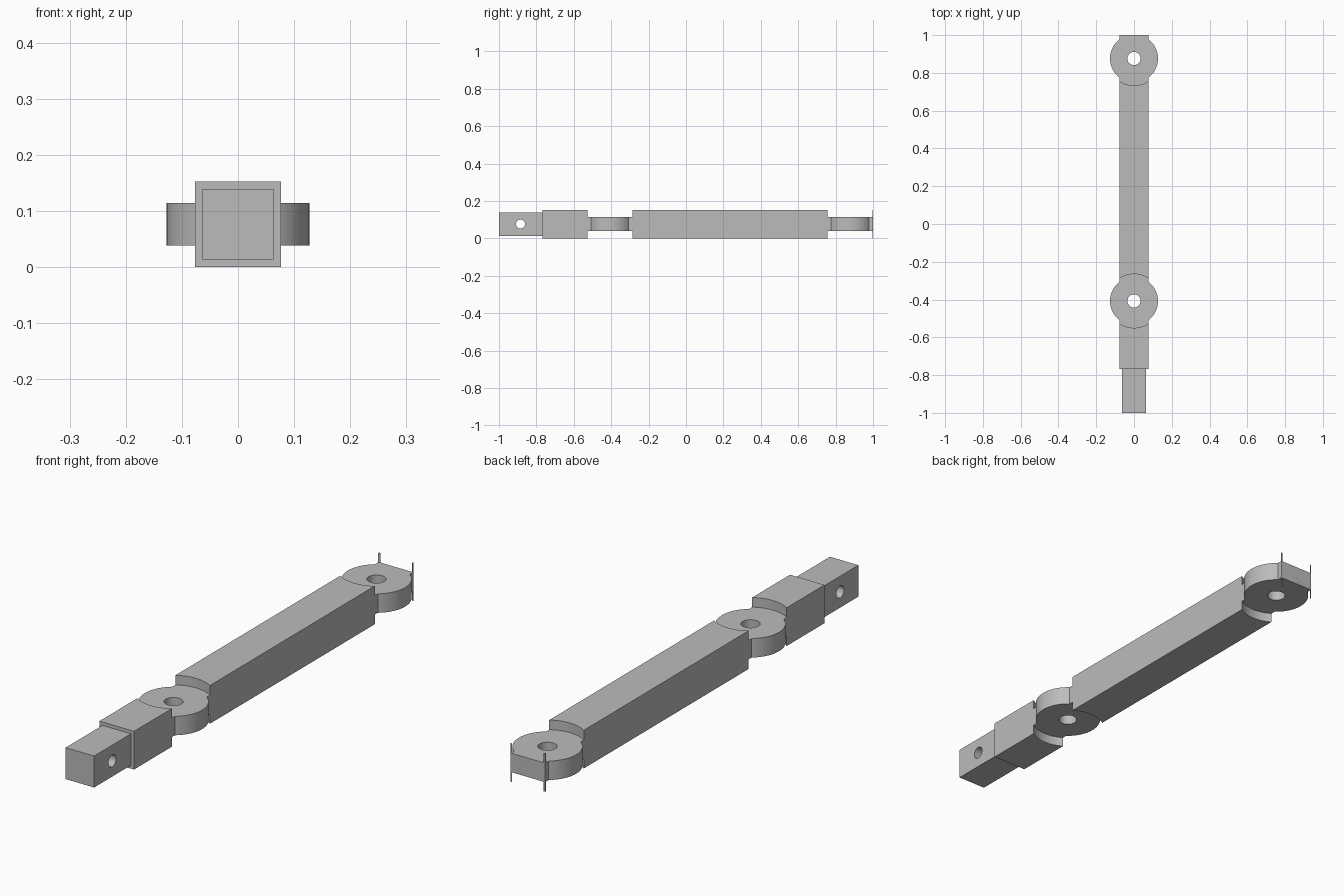
import bpy
from math import pi

cube = bpy.data.objects.get("Cube")
if cube:
    bpy.data.objects.remove(cube, do_unlink=True)

grey = bpy.data.materials.new("plain grey")
grey.use_nodes = True
colour = (0.5, 0.5, 0.5, 1)
grey.diffuse_color = colour
grey.node_tree.nodes["Principled BSDF"].inputs["Base Color"].default_value = colour

MID_Z = 0.0765          # centre height of the whole arm
HALF = 0.0765           # half thickness of the square bar
DISC_HALF = 0.038       # half thickness of the joint discs
JOINTS = (-0.4075, 0.876)


def finish(obj, name):
    obj.name = name
    obj.data.materials.clear()
    obj.data.materials.append(grey)
    return obj


def block(name, half_width, y0, y1):
    """Square bar running along y."""
    bpy.ops.mesh.primitive_cube_add(size=1, location=(0, (y0 + y1) / 2, MID_Z))
    obj = bpy.context.object
    obj.scale = (2 * half_width, y1 - y0, 2 * half_width)
    bpy.ops.object.transform_apply(location=True, rotation=True, scale=True)
    return finish(obj, name)


def cylinder(name, radius, y, z0, z1, sideways=False):
    """Round piece, upright or lying along x."""
    bpy.ops.mesh.primitive_cylinder_add(
        vertices=96, radius=radius, depth=z1 - z0,
        location=(0, y, (z0 + z1) / 2),
        rotation=(0, pi / 2 if sideways else 0, 0))
    bpy.ops.object.transform_apply(location=True, rotation=True, scale=True)
    return finish(bpy.context.object, name)


def combine(target, other, operation):
    """Apply a boolean and discard the helper."""
    mod = target.modifiers.new("boolean", 'BOOLEAN')
    mod.operation = operation
    mod.solver = 'EXACT'
    mod.object = other
    bpy.context.view_layer.objects.active = target
    bpy.ops.object.modifier_apply(modifier=mod.name)
    bpy.data.objects.remove(other, do_unlink=True)


def shade(obj):
    bpy.ops.object.select_all(action='DESELECT')
    obj.select_set(True)
    bpy.context.view_layer.objects.active = obj
    bpy.ops.object.shade_smooth_by_angle(angle=pi / 6)


# Square arm with round clearances above and below each joint
arm = block("jointed_arm", HALF, -0.767, 1.0)
low, high = MID_Z - DISC_HALF, MID_Z + DISC_HALF
for y in JOINTS:
    combine(arm, cylinder("clearance", 0.1425, y, -0.1, low), 'DIFFERENCE')
    combine(arm, cylinder("clearance", 0.1425, y, high, 0.3), 'DIFFERENCE')

# Joint discs, trimmed flush with the back end, with pivot holes
for y in JOINTS:
    disc = cylinder("joint_disc", 0.127, y, low, high)
    combine(disc, block("trim", 0.3, 1.0, 1.5), 'DIFFERENCE')
    combine(arm, disc, 'UNION')
    combine(arm, cylinder("pivot_hole", 0.035, y, -0.1, 0.3), 'DIFFERENCE')
shade(arm)

# Narrower front plug with a cross pin hole
plug = block("front_plug", 0.063, -1.0, -0.767)
pin = cylinder("pin_hole", 0.024, -0.885, MID_Z - 0.2, MID_Z + 0.2, sideways=True)
combine(plug, pin, 'DIFFERENCE')
shade(plug)
